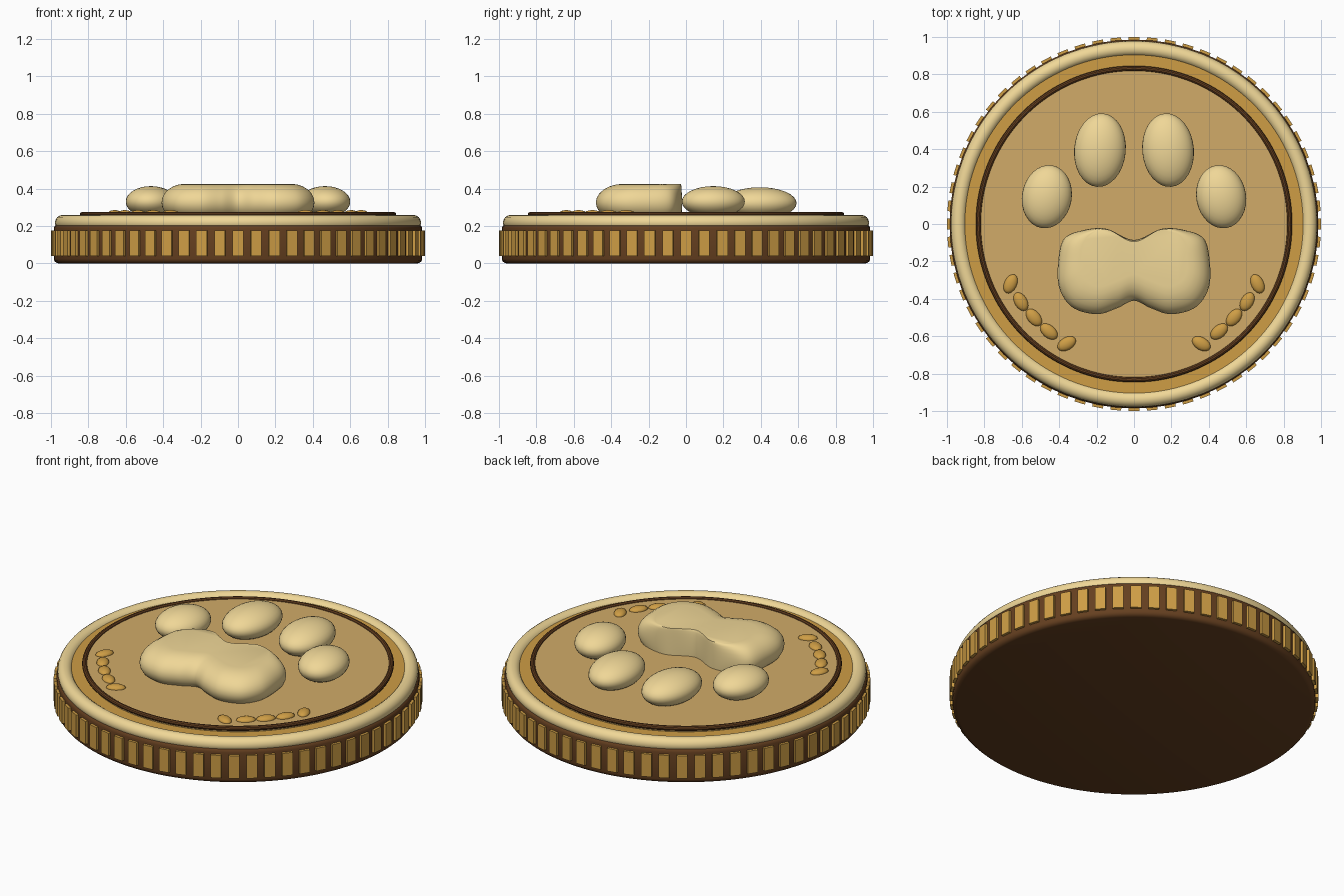
import bpy, bmesh, math
from mathutils import Vector, Matrix

if "Cube" in bpy.data.objects:
    bpy.data.objects.remove(bpy.data.objects["Cube"])


def material(name, rgb):
    m = bpy.data.materials.new(name)
    m.diffuse_color = (*rgb, 1)
    m.use_nodes = True
    m.node_tree.nodes["Principled BSDF"].inputs["Base Color"].default_value = m.diffuse_color
    return m


CREAM = material("cream_gold", (0.87, 0.68, 0.31))
GOLD = material("gold", (0.62, 0.34, 0.06))
TAN = material("tan_gold", (0.64, 0.41, 0.14))
BROWN = material("brown", (0.13, 0.05, 0.014))


def finish(name, bm, mat, angle=35):
    bmesh.ops.recalc_face_normals(bm, faces=bm.faces)
    me = bpy.data.meshes.new(name)
    bm.to_mesh(me)
    bm.free()
    me.materials.append(mat)
    ob = bpy.data.objects.new(name, me)
    bpy.context.collection.objects.link(ob)
    me.polygons.foreach_set("use_smooth", [True] * len(me.polygons))
    me.set_sharp_from_angle(angle=math.radians(angle))
    return ob


def lathe(name, profile, mat, steps=128, closed=False):
    """Spin an (r, z) profile round z; open profiles get flat end caps."""
    bm = bmesh.new()
    rings = []
    for r, z in profile:
        rings.append([bm.verts.new((r * math.cos(a), r * math.sin(a), z))
                      for a in (2 * math.pi * i / steps for i in range(steps))])
    pairs = list(zip(rings, rings[1:]))
    if closed:
        pairs.append((rings[-1], rings[0]))
    for lo, hi in pairs:
        for i in range(steps):
            j = (i + 1) % steps
            bm.faces.new((lo[i], lo[j], hi[j], hi[i]))
    if not closed:
        bm.faces.new(rings[0])
        bm.faces.new(rings[-1])
    return finish(name, bm, mat)


def torus(name, major, minor, z, mat, sides=16):
    prof = [(major + minor * math.cos(2 * math.pi * k / sides),
             z + minor * math.sin(2 * math.pi * k / sides)) for k in range(sides)]
    return lathe(name, prof, mat, closed=True)


def ellipsoid(name, loc, radii, turn, mat, u=32, v=16):
    bm = bmesh.new()
    mx = (Matrix.Translation(loc) @ Matrix.Rotation(math.radians(turn), 4, 'Z')
          @ Matrix.Diagonal((*radii, 1)))
    bmesh.ops.create_uvsphere(bm, u_segments=u, v_segments=v, radius=1, matrix=mx)
    return finish(name, bm, mat, 60)


# Coin body, rim and face
lathe("coin_body", [(0.96, 0), (0.972, 0.004), (0.982, 0.013), (0.985, 0.025),
                    (0.985, 0.185), (0.982, 0.197), (0.972, 0.207), (0.96, 0.21)], BROWN)
torus("raised_rim", 0.938, 0.041, 0.218, CREAM)
lathe("outer_band", [(0.935, 0.2), (0.935, 0.24)], GOLD)
lathe("face_disc", [(0.832, 0.22), (0.832, 0.265)], TAN)
torus("groove_ring", 0.832, 0.014, 0.261, BROWN, 10)

# Reeded edge
bm = bmesh.new()
for i in range(64):
    mx = (Matrix.Rotation(2 * math.pi * i / 64, 4, 'Z')
          @ Matrix.Translation((0.985, 0, 0.107)) @ Matrix.Diagonal((0.03, 0.058, 0.136, 1)))
    bmesh.ops.create_cube(bm, size=1, matrix=mx)
finish("edge_reeds", bm, GOLD)

# Toe pads and small decorative grains, mirrored left and right
GRAINS = [(0.66, -0.32, -65), (0.605, -0.415, 60), (0.535, -0.50, 50),
          (0.455, -0.575, 40), (0.36, -0.64, -30)]
for s, side in ((-1, "left"), (1, "right")):
    ellipsoid(f"inner_toe_{side}", (s * 0.182, 0.395, 0.322), (0.138, 0.197, 0.085), s * 5, CREAM)
    ellipsoid(f"outer_toe_{side}", (s * 0.466, 0.146, 0.33), (0.133, 0.17, 0.083), s * 10, CREAM)
    for k, (x, y, a) in enumerate(GRAINS):
        ellipsoid(f"grain_{side}_{k + 1}", (s * x, y, 0.265), (0.054, 0.034, 0.02), s * a, GOLD, 16, 8)


# Main pad: closed smooth outlines, lofted from the widest line to the flat top
def smooth_loop(pts, n=8):
    p = [Vector(q) for q in pts]
    out = []
    for i in range(len(p)):
        a, b, c, d = p[i - 1], p[i], p[(i + 1) % len(p)], p[(i + 2) % len(p)]
        for k in range(n):
            t = k / n
            out.append(0.5 * (2 * b + (c - a) * t + (2 * a - 5 * b + 4 * c - d) * t * t
                              + (3 * b - a - 3 * c + d) * t ** 3))
    return out


def mirrored(half):
    return half + [(-x, y) for x, y in reversed(half) if x > 0]


wide = mirrored([(0, -0.41), (0.09, -0.45), (0.2, -0.482), (0.33, -0.445), (0.4, -0.34),
                 (0.405, -0.2), (0.375, -0.08), (0.28, -0.035), (0.15, -0.025), (0, -0.085)])
top = mirrored([(0, -0.27), (0.08, -0.30), (0.18, -0.335), (0.25, -0.31), (0.28, -0.26),
                (0.285, -0.2), (0.28, -0.12), (0.23, -0.05), (0.14, -0.03), (0, -0.095)])
wide, top = smooth_loop(wide), smooth_loop(top)
bm = bmesh.new()
rings = []
for k in range(-6, 7):
    t = math.pi / 2 * k / 6
    blend, z = 1 - math.cos(t), 0.325 + 0.1 * math.sin(t)
    rings.append([bm.verts.new((*w.lerp(c, blend), z)) for w, c in zip(wide, top)])
for lo, hi in zip(rings, rings[1:]):
    for i in range(len(lo)):
        j = (i + 1) % len(lo)
        bm.faces.new((lo[i], lo[j], hi[j], hi[i]))
bm.faces.new(rings[0])
bm.faces.new(rings[-1])
finish("main_pad", bm, CREAM, 50)
